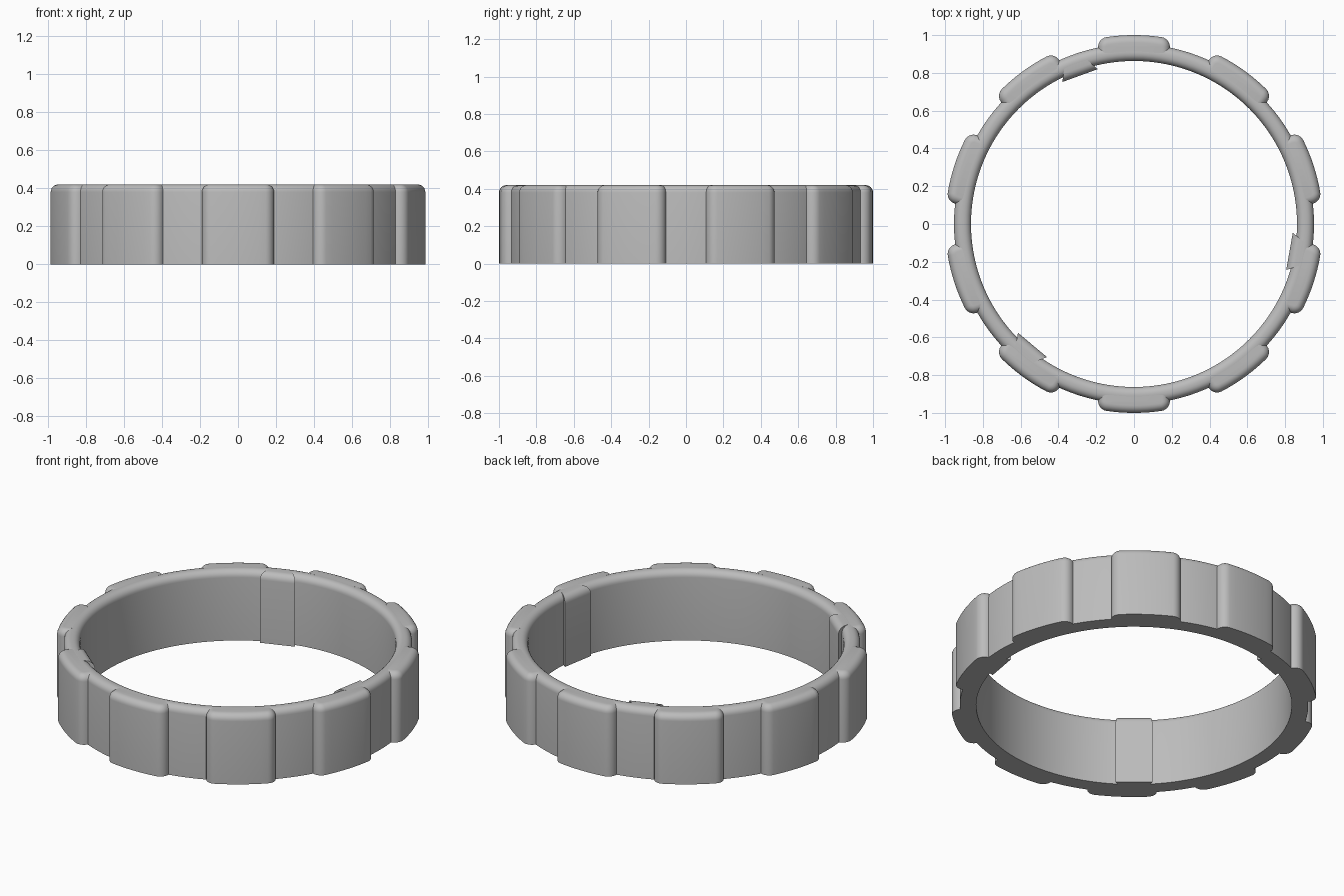
import bpy, bmesh, math
from mathutils import Matrix

if "Cube" in bpy.data.objects:
    bpy.data.objects.remove(bpy.data.objects["Cube"])

HEIGHT, FILLET = 0.42, 0.04
R_IN, R_OUT, R_PAD = 0.863, 0.953, 1.0

grey = bpy.data.materials.new("grey plastic")
grey.diffuse_color = (0.5, 0.5, 0.5, 1)
grey.use_nodes = True
grey.node_tree.nodes["Principled BSDF"].inputs["Base Color"].default_value = grey.diffuse_color


def quarter(n=6):
    """Points (1 - cos, sin) of a quarter round."""
    return [(1 - math.cos(i * math.pi / 2 / n), math.sin(i * math.pi / 2 / n)) for i in range(n + 1)]


def finish(name, bm, angle=0):
    bmesh.ops.recalc_face_normals(bm, faces=bm.faces)
    bm.transform(Matrix.Rotation(angle, 4, 'Z'))
    mesh = bpy.data.meshes.new(name)
    bm.to_mesh(mesh)
    bm.free()
    ob = bpy.data.objects.new(name, mesh)
    bpy.context.collection.objects.link(ob)
    mesh.materials.append(grey)
    bpy.ops.object.select_all(action='DESELECT')
    ob.select_set(True)
    bpy.context.view_layer.objects.active = ob
    bpy.ops.object.shade_smooth_by_angle(angle=math.radians(35))
    return ob


def skin(bm, loops, wrap=False):
    """Join equal closed loops of points; cap the ends unless wrapped."""
    rows = [[bm.verts.new(p) for p in loop] for loop in loops]
    pairs = list(zip(rows, rows[1:])) + ([(rows[-1], rows[0])] if wrap else [])
    for a, b in pairs:
        for i in range(len(a)):
            j = (i + 1) % len(a)
            bm.faces.new((a[i], a[j], b[j], b[i]))
    if not wrap:
        bm.faces.new(rows[0])
        bm.faces.new(rows[-1])


# Band: flat underside, both top edges rounded, swept in a circle
edge = [(FILLET * a, HEIGHT - FILLET + FILLET * b) for a, b in quarter()]
profile = ([(R_IN, 0)] + [(R_IN + o, z) for o, z in edge]
           + [(R_OUT - o, z) for o, z in reversed(edge)] + [(R_OUT, 0)])
bm = bmesh.new()
SEG = 120
skin(bm, [[(r * math.cos(t), r * math.sin(t), z) for r, z in profile]
          for t in (2 * math.pi * k / SEG for k in range(SEG))], wrap=True)
finish("band", bm)


# Grip pads: rounded outline that shrinks through the top fillet
def pad_outline(o, z):
    half, rad, corner = 0.19 - o, R_PAD - o, 0.052 - o
    cx = half - corner
    cy = math.sqrt((rad - corner) ** 2 - cx ** 2)
    top = math.atan2(cx, cy)          # direction where the corner meets the arc
    right = [(half, 0.905)]
    for i in range(7):
        t = (math.pi / 2 - top) * i / 6
        right.append((cx + corner * math.cos(t), cy + corner * math.sin(t)))
    arc = [(rad * math.sin(top * s / 4), rad * math.cos(top * s / 4)) for s in range(3, -4, -1)]
    left = [(-x, y) for x, y in reversed(right)]
    return [(x, y, z) for x, y in right + arc + left]


for k in range(10):
    bm = bmesh.new()
    skin(bm, [pad_outline(0, 0)] + [pad_outline(o, z) for o, z in edge])
    finish(f"grip_pad_{k + 1}", bm, math.radians(36 * k))

# Inner catches: flat dovetail blocks with undercut ends
FACE = 0.836
section = ([(FACE, 0)] + [(FACE + o, z) for o, z in edge] + [(0.905, HEIGHT), (0.905, 0)])
for k in range(3):
    bm = bmesh.new()
    skin(bm, [[(r, s * (0.1 - 0.55 * (r - FACE)), z) for r, z in section] for s in (-1, 1)])
    finish(f"inner_catch_{k + 1}", bm, math.radians(110 + 120 * k))
